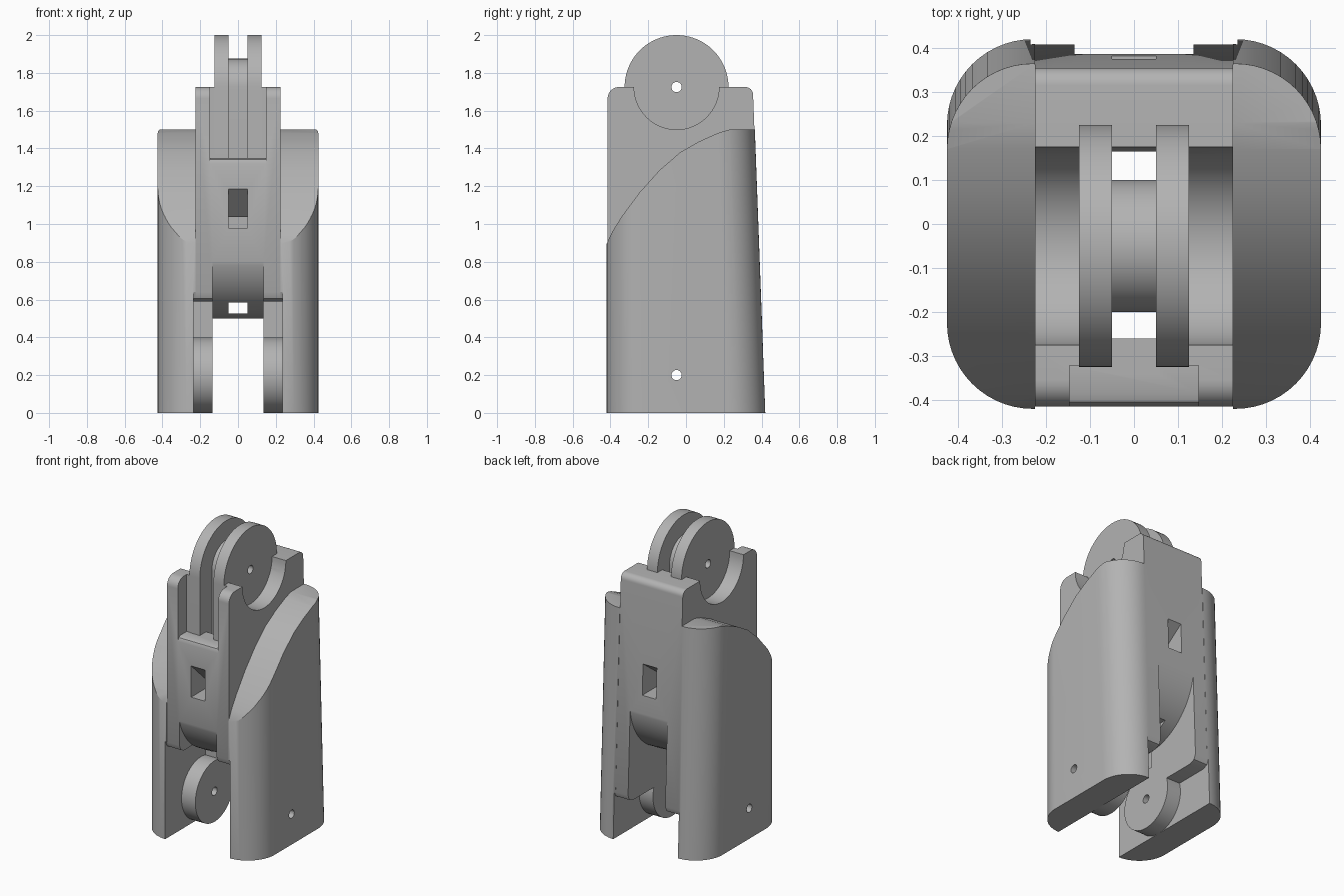
import bpy
import bmesh
from math import sin, cos, pi, radians

if "Cube" in bpy.data.objects:
    bpy.data.objects.remove(bpy.data.objects["Cube"], do_unlink=True)

grey = bpy.data.materials.new("plain grey")
grey.use_nodes = True
GREY = (0.45, 0.45, 0.45, 1)
grey.diffuse_color = GREY
grey.node_tree.nodes["Principled BSDF"].inputs["Base Color"].default_value = GREY

PIVOT_Y, TOP_Z, LOW_Z = -0.05, 1.725, 0.2


def arc(cy, cz, r, a0, a1, n=24):
    """Points along an arc, angles in degrees."""
    steps = [radians(a0 + (a1 - a0) * i / n) for i in range(n + 1)]
    return [(cy + r * cos(a), cz + r * sin(a)) for a in steps]


def disc(z, r, n=64):
    return arc(PIVOT_Y, z, r, 0, 360, n)[:-1]


def box(y0, y1, z0, z1):
    return [(y0, z0), (y1, z0), (y1, z1), (y0, z1)]


def stadium(r, z_bottom):
    """Round top around the upper pivot with a straight lower part."""
    return arc(PIVOT_Y, TOP_Z, r, 0, 180, 40) + [(PIVOT_Y - r, z_bottom), (PIVOT_Y + r, z_bottom)]


def loft(name, bottom, top):
    """Closed solid between two matching loops."""
    bm = bmesh.new()
    a = [bm.verts.new(p) for p in bottom]
    b = [bm.verts.new(p) for p in top]
    bm.faces.new(a)
    bm.faces.new(b)
    for i in range(len(a)):
        j = (i + 1) % len(a)
        bm.faces.new((a[i], a[j], b[j], b[i]))
    bmesh.ops.recalc_face_normals(bm, faces=bm.faces)
    mesh = bpy.data.meshes.new(name)
    bm.to_mesh(mesh)
    bm.free()
    mesh.materials.append(grey)
    obj = bpy.data.objects.new(name, mesh)
    bpy.context.scene.collection.objects.link(obj)
    return obj


def prism(name, profile, x0, x1):
    """Side profile (y, z) extruded along x."""
    return loft(name, [(x0, y, z) for y, z in profile], [(x1, y, z) for y, z in profile])


def carve(obj, profile, x0, x1, operation='DIFFERENCE'):
    """Boolean the object with an extruded profile and bake the result."""
    cutter = prism("cutter", profile, x0, x1)
    cutter.hide_render = True
    mod = obj.modifiers.new("carve", 'BOOLEAN')
    mod.operation = operation
    mod.solver = 'EXACT'
    mod.object = cutter
    graph = bpy.context.evaluated_depsgraph_get()
    mesh = bpy.data.meshes.new_from_object(obj.evaluated_get(graph))
    obj.modifiers.clear()
    obj.data = mesh
    bpy.data.objects.remove(cutter, do_unlink=True)


def back_y(z):
    return 0.42 - 0.037 * z


# Cut profiles
clearance = [(-0.6, -0.1), (0.6, -0.1), (0.6, 0.31), (back_y(0.3), 0.31), (0.395, 0.275),
             (0.36, 0.26), (0, 0.26), (0, 0.59), (-0.37, 0.59), (-0.4, 0.605),
             (-0.415, 0.64), (-0.6, 0.64)]
tongue_cut = ([(0.6, -0.1), (0.6, 0.91)] + arc(-0.02, 0.91, 0.41, 0, -180, 40)
              + [(-0.6, 0.91), (-0.6, -0.1)])
front_pocket = [(-0.6, 1.31), (-0.415, 1.32), (-0.405, 1.342), (-0.385, 1.35),
                (-0.322, 1.35), (-0.322, 2.1), (-0.6, 2.1)]
front_window = [(-0.5, 0.98), (-0.2, 0.98), (-0.42, 1.19), (-0.5, 1.19)]
back_window = [(0.5, 0.98), (0.1, 0.98), (0.385, 1.19), (0.5, 1.19)]
shell_side = [(0.6, -0.1), (0.6, 1.5), (0.23, 1.5), (0.17, 1.482), (0.07, 1.437),
              (-0.03, 1.38), (-0.14, 1.285), (-0.245, 1.168), (-0.34, 1.04),
              (-0.39, 0.96), (-0.425, 0.885), (-0.425, -0.1)]

# Rounded outer shells, left and right of the core
r, h = 0.195, 0.425
footprint = []
for cx, cy, a in ((1, 1, 0), (-1, 1, 90), (-1, -1, 180), (1, -1, 270)):
    footprint += arc(cx * (h - r), cy * (0.42 - r), r, a, a + 90, 14)
for side, name in ((1, "left_shell"), (-1, "right_shell")):
    top = [(x, y - (0.037 * 1.6 if y > 0 else 0), 1.6) for x, y in footprint]
    shell = loft(name, [(x, y, 0) for x, y in footprint], top)
    carve(shell, shell_side, -1, 1, 'INTERSECT')
    carve(shell, box(-1, 1, -1, 3), -side, side * 0.225)
    carve(shell, clearance, -0.235, 0.235)
    carve(shell, disc(LOW_Z, 0.027, 24), -1, 1)

# Central core with rounded top corners
core_side = ([(-0.415, 0), (back_y(0), 0)] + arc(0.315, 1.685, 0.04, 0, 90, 8)
             + arc(-0.355, 1.665, 0.06, 90, 180, 8))
core = prism("core", core_side, -0.225, 0.225)
carve(core, tongue_cut, -0.135, 0.135)
for side in (1, -1):
    carve(core, clearance, side * 0.135, side * 0.3)
carve(core, disc(TOP_Z, 0.225), -0.3, 0.3)
carve(core, front_pocket, -0.147, 0.147)
# Cord slots, cross tunnel and windows
for profile in (box(-0.26, -0.2, 0.3, 2.1), box(0.1, 0.165, 0.3, 2.1),
                box(-0.34, -0.2, 1.35, 2.1), box(-0.6, 0.6, 0.525, 0.585),
                front_window, back_window):
    carve(core, profile, -0.05, 0.05)

# Upper knuckle: two round arms and the pulley hub between them
for side, name in ((1, "left_knuckle_arm"), (-1, "right_knuckle_arm")):
    arm = prism(name, stadium(0.275, 1.35), side * 0.05, side * 0.125)
    carve(arm, disc(TOP_Z, 0.027, 24), -1, 1)
hub = prism("pulley_hub", stadium(0.15, 1.4), -0.05, 0.05)
carve(hub, disc(TOP_Z, 0.027, 24), -1, 1)

# Lower hinge bosses
for side, name in ((1, "left_hinge_boss"), (-1, "right_hinge_boss")):
    boss = prism(name, disc(LOW_Z, 0.2), side * 0.135, side * 0.24)
    carve(boss, disc(LOW_Z, 0.027, 24), -1, 1)

# Smooth curved faces, keep edges sharp
bpy.ops.object.select_all(action='DESELECT')
for obj in bpy.context.scene.objects:
    if obj.type == 'MESH' and grey.name in obj.data.materials:
        obj.select_set(True)
        bpy.context.view_layer.objects.active = obj
bpy.ops.object.shade_smooth_by_angle(angle=radians(28))
